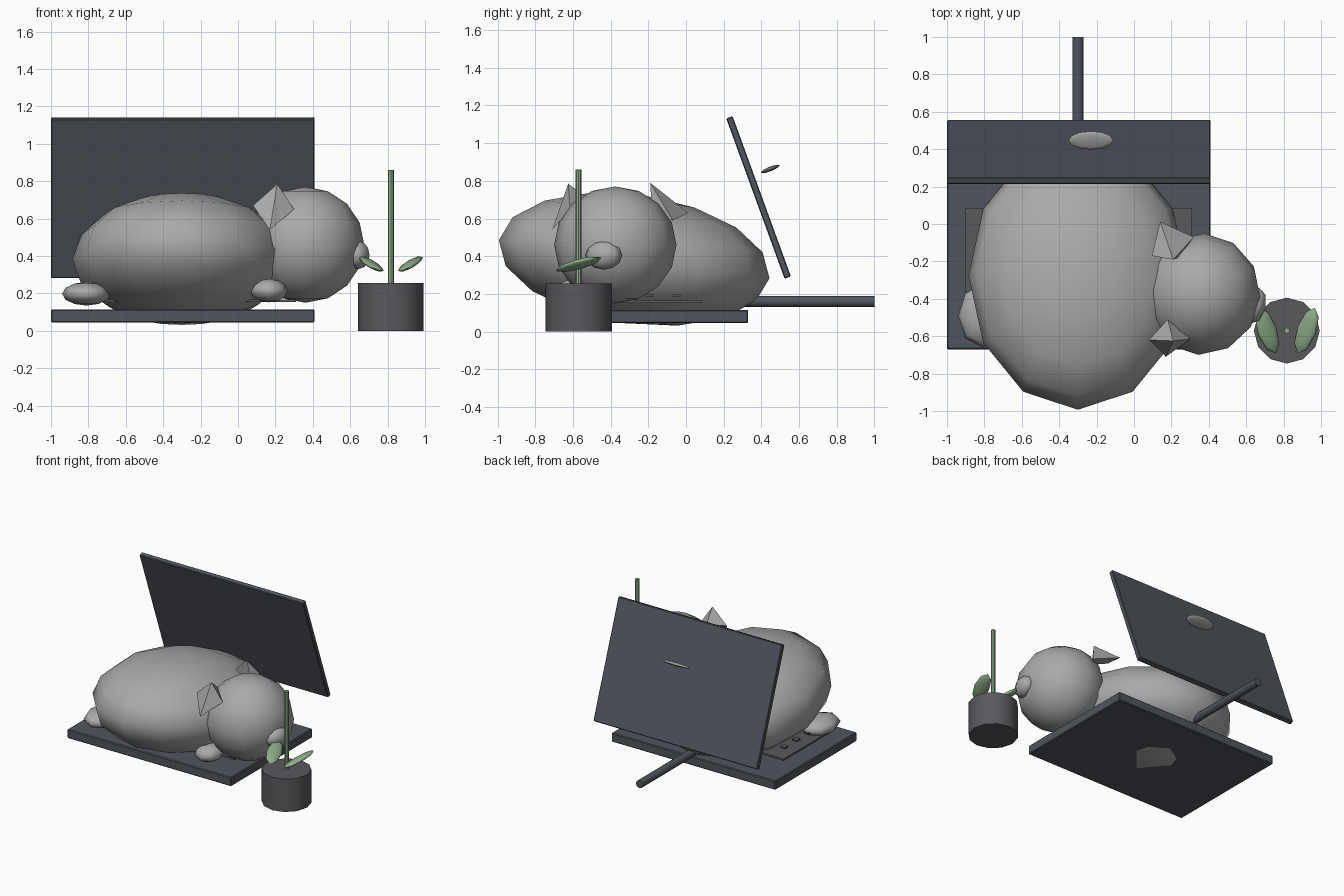
import bpy, bmesh, math
from mathutils import Vector, Matrix

if "Cube" in bpy.data.objects:
    bpy.data.objects.remove(bpy.data.objects["Cube"])


def material(name, rgb):
    m = bpy.data.materials.new(name)
    m.diffuse_color = (*rgb, 1)
    m.use_nodes = True
    m.node_tree.nodes["Principled BSDF"].inputs["Base Color"].default_value = m.diffuse_color
    return m


FUR = material("grey fur", (0.40, 0.40, 0.40))
SHELL = material("dark slate", (0.08, 0.09, 0.11))
KEYS = material("key grey", (0.10, 0.10, 0.11))
POT = material("pot grey", (0.10, 0.10, 0.11))
LEAF = material("leaf green", (0.27, 0.42, 0.25))


def finish(name, bm, mat, matrix=Matrix(), angle=None):
    bmesh.ops.recalc_face_normals(bm, faces=bm.faces)
    me = bpy.data.meshes.new(name)
    bm.to_mesh(me)
    bm.free()
    ob = bpy.data.objects.new(name, me)
    bpy.context.collection.objects.link(ob)
    me.materials.append(mat)
    ob.matrix_world = matrix
    if angle:
        bpy.ops.object.select_all(action='DESELECT')
        ob.select_set(True)
        bpy.context.view_layer.objects.active = ob
        bpy.ops.object.shade_smooth_by_angle(angle=math.radians(angle))
    return ob


def ball(name, loc, radii, mat, rot=Matrix(), seg=12, rings=8):
    bm = bmesh.new()
    bmesh.ops.create_uvsphere(bm, u_segments=seg, v_segments=rings, radius=1)
    bm.transform(Matrix.Diagonal((*radii, 1)))
    return finish(name, bm, mat, Matrix.Translation(loc) @ rot, 80)


def box(name, loc, size, mat, rot=Matrix(), bevel=0.0):
    bm = bmesh.new()
    bmesh.ops.create_cube(bm, size=1)
    bm.transform(Matrix.Diagonal((*size, 1)))
    if bevel:
        bmesh.ops.bevel(bm, geom=bm.edges[:], offset=bevel, segments=1, affect='EDGES')
    return finish(name, bm, mat, Matrix.Translation(loc) @ rot)


def rod(name, a, b, r, mat, seg=12):
    a, b = Vector(a), Vector(b)
    bm = bmesh.new()
    bmesh.ops.create_cone(bm, cap_ends=True, segments=seg, radius1=r, radius2=r, depth=(b - a).length)
    rot = (b - a).to_track_quat('Z', 'Y').to_matrix().to_4x4()
    return finish(name, bm, mat, Matrix.Translation((a + b) / 2) @ rot, 40)


def pyramid(name, apex, base, mat):
    bm = bmesh.new()
    top = bm.verts.new(apex)
    vs = [bm.verts.new(p) for p in base]
    bm.faces.new(vs)
    for i in range(len(vs)):
        bm.faces.new((vs[i], vs[(i + 1) % len(vs)], top))
    return finish(name, bm, mat)


def turn(deg, axis):
    return Matrix.Rotation(math.radians(deg), 4, axis)


# Laptop: base, leaning screen, keyboard plate and keys
box("laptop_base", (-0.295, -0.17, 0.08), (1.41, 1.0, 0.07), SHELL, bevel=0.006)
box("laptop_screen", (-0.295, 0.385, 0.712), (1.41, 0.036, 0.905), SHELL, turn(20, 'X'), 0.005)
box("keyboard_plate", (-0.295, -0.2, 0.16), (1.21, 0.57, 0.014), KEYS)
for row in range(3):
    for col in range(7):
        box("key", (-0.81 + 0.17 * col, -0.05 - 0.145 * row, 0.19), (0.045, 0.04, 0.012), KEYS)
# plain disc behind the screen
ball("screen_disc", (-0.23, 0.447, 0.863), (0.12, 0.053, 0.012), FUR, turn(22, 'X'))

# Cat: body, head, muzzle, paws and tail
ball("body", (-0.3, -0.275, 0.384), (0.585, 0.725, 0.343), FUR, turn(-8, 'X'))
ball("head", (0.36, -0.375, 0.46), (0.315, 0.325, 0.31), FUR, turn(-3, 'Z'))
ball("muzzle", (0.645, -0.437, 0.405), (0.06, 0.1, 0.075), FUR, turn(-14, 'Z'), 8, 6)
ball("hind_paw", (-0.81, -0.49, 0.198), (0.13, 0.17, 0.063), FUR, seg=8, rings=6)
ball("front_paw", (0.165, -0.58, 0.215), (0.1, 0.12, 0.063), FUR, seg=8, rings=6)
rod("tail", (-0.3, 0.25, 0.16), (-0.3, 1.0, 0.16), 0.03, SHELL)
pyramid("near_ear", (0.21, -0.625, 0.785),
        [(0.08, -0.62, 0.67), (0.17, -0.71, 0.54), (0.30, -0.615, 0.65), (0.18, -0.51, 0.70)], FUR)
pyramid("far_ear", (0.21, -0.19, 0.79),
        [(0.14, 0.012, 0.63), (0.32, -0.07, 0.59), (0.24, -0.18, 0.62), (0.095, -0.17, 0.68)], FUR)

# Potted plant
PX, PY = 0.817, -0.57
rod("pot", (PX, PY, 0), (PX, PY, 0.255), 0.176, POT)
rod("stem", (PX, PY, 0.24), (PX, PY, 0.86), 0.016, LEAF, 8)
for s in (-1, 1):
    along = Vector((s * 0.09, 0.24, 0.07)).normalized()
    up = Vector((-s * 0.40, -0.14, 1)).normalized()
    side = up.cross(along)
    rot = Matrix((side, along, up)).transposed().to_4x4()
    ball("leaf", (PX + s * 0.105, PY, 0.357), (0.055, 0.135, 0.018), LEAF, rot, 8, 6)
